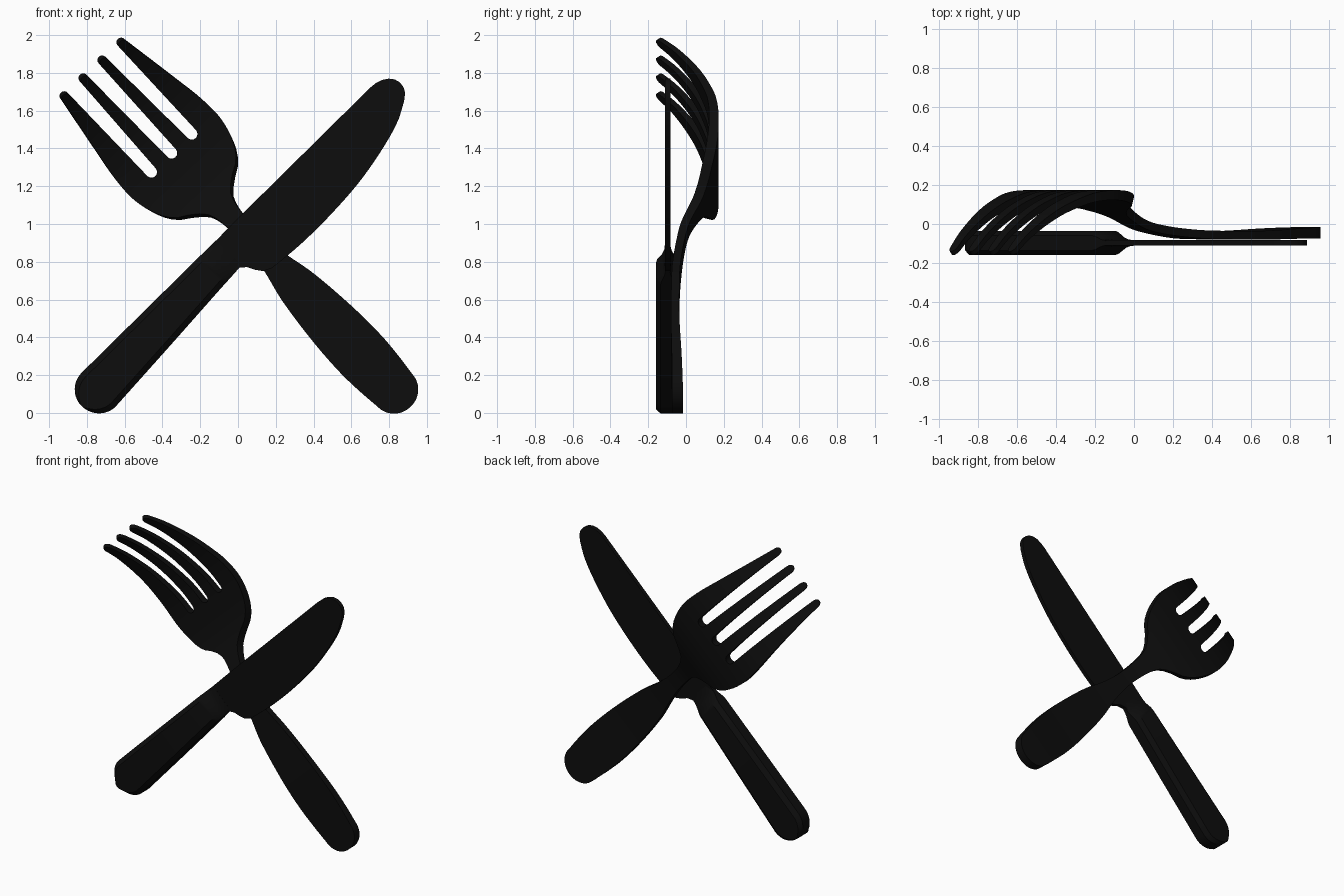
import bpy, bmesh, math
from mathutils import Vector

if "Cube" in bpy.data.objects:
    bpy.data.objects.remove(bpy.data.objects["Cube"])

black = bpy.data.materials.new("black")
black.diffuse_color = (0.004, 0.004, 0.004, 1)
black.use_nodes = True
black.node_tree.nodes["Principled BSDF"].inputs["Base Color"].default_value = black.diffuse_color


def curve(pts):
    """Smooth Hermite interpolation through (x, value) points."""
    n = len(pts)
    def slope(i):
        a, b = pts[max(i - 1, 0)], pts[min(i + 1, n - 1)]
        return (b[1] - a[1]) / (b[0] - a[0])
    def f(x):
        x = min(max(x, pts[0][0]), pts[-1][0])
        i = 0
        while i < n - 2 and x > pts[i + 1][0]:
            i += 1
        (x0, y0), (x1, y1) = pts[i], pts[i + 1]
        h = x1 - x0
        k = (x - x0) / h
        return (y0 * (2*k**3 - 3*k*k + 1) + y1 * (3*k*k - 2*k**3)
                + h * slope(i) * (k**3 - 2*k*k + k) + h * slope(i + 1) * (k**3 - k*k))
    return f


def finish(name, bm, angle):
    bmesh.ops.recalc_face_normals(bm, faces=bm.faces)
    me = bpy.data.meshes.new(name)
    bm.to_mesh(me)
    bm.free()
    ob = bpy.data.objects.new(name, me)
    bpy.context.collection.objects.link(ob)
    me.materials.append(black)
    bpy.ops.object.select_all(action='DESELECT')
    ob.select_set(True)
    bpy.context.view_layer.objects.active = ob
    bpy.ops.object.shade_smooth_by_angle(angle=math.radians(angle))
    return ob


def plate(outline):
    """Flat outline made into a slab from z=0 to z=1."""
    bm = bmesh.new()
    f = bm.faces.new([bm.verts.new((s, t, 0)) for s, t in outline])
    bmesh.ops.triangulate(bm, faces=[f])
    return bm


def thicken(bm):
    r = bmesh.ops.extrude_face_region(bm, geom=bm.faces[:], use_keep_orig=True)
    for v in r['geom']:
        if isinstance(v, bmesh.types.BMVert):
            v.co.z = 1


def arc(cs, ct, r, sign, n=8):
    return [(cs + sign * r * math.cos(a), ct + r * math.sin(a))
            for a in [math.pi / 2 - math.pi * i / n for i in range(n + 1)]]


# ---- Fork: flat outline with slots, then bent along its length ----
half = curve([(0, .126), (.12, .139), (.27, .147), (.485, .139), (.75, .11), (.93, .071),
              (1.08, .052), (1.23, .056), (1.33, .08), (1.385, .135), (1.442, .218),
              (1.53, .275), (1.68, .315), (1.83, .312), (2.0, .287), (2.335, .232)])
back = curve([(-.12, -.015), (.1, -.022), (.4, -.035), (.65, -.035), (.83, -.03),
              (1.04, -.008), (1.18, .022), (1.33, .09), (1.44, .14), (1.55, .166),
              (1.68, .173), (1.8, .165), (1.9, .142), (2.07, .074), (2.25, -.04), (2.37, -.15)])
thick = curve([(-.12, .06), (.4, .045), (.9, .042), (1.2, .045), (1.45, .055),
               (1.7, .05), (2.0, .04), (2.37, .025)])

side = [(-.12 * math.cos(a), .126 * math.sin(a))
        for a in [math.pi / 2 * i / 12 for i in range(1, 12)]]
side += [(s, half(s)) for s in [2.335 * i / 70 for i in range(71)]]
outline = [(-.12, 0)] + side
for c in (.207, .069, -.069, -.207):
    tip = arc(2.335, c, .025, 1)
    outline += tip[1 if c > .2 else 0: -1 if c < -.2 else None]
    if c > -.2:
        outline += arc(1.725, (c - .069) * 147 / 138, .03, -1)
outline += [(s, -t) for s, t in reversed(side)]

bm = plate(outline)
for i in range(1, 62):
    bmesh.ops.bisect_plane(bm, geom=bm.verts[:] + bm.edges[:] + bm.faces[:], dist=1e-5,
                           plane_co=(-.12 + .04 * i, 0, 0), plane_no=(1, 0, 0))
thicken(bm)
for v in bm.verts:
    s, t, k = v.co
    d = (back(s + .005) - back(s - .005)) / .01
    off = k * thick(s) / math.hypot(1, d)
    y = back(s) - off
    s += off * d
    v.co = (.83 - .685 * s + .728 * t, y, .12 + .728 * s + .685 * t)
finish("fork", bm, 40)


# ---- Knife ----
def knife_co(s, t, y):
    q = math.sqrt(.5)
    return Vector((-.74 + q * (s + t), y, .125 + q * (s - t)))


# blade: thin slab with a straight back and a curved cutting edge
spine_y = -.097
lower = curve([(1.103, .196), (1.156, .203), (1.326, .216), (1.538, .216), (1.764, .2),
               (1.99, .158), (2.132, .115), (2.224, .066)])
blade = [(.86, -.115), (.86, .07), (.98, .07), (1.015, .1), (1.035, .14), (1.06, .175)]
blade += [(s, lower(s)) for s in [1.103 + 1.121 * i / 28 for i in range(29)]]
blade += [(2.258, .04), (2.274, .012), (2.278, -.02), (2.27, -.05), (2.25, -.076),
          (2.22, -.096), (2.185, -.107), (2.146, -.111), (1.2, -.117)]
bm = plate(blade)
thicken(bm)
for v in bm.verts:
    s, t, k = v.co
    v.co = knife_co(s, t, spine_y + (k - .5) * .028)
finish("knife_blade", bm, 35)

# handle: chamfered box sections, round end, shoulder tapering to the blade
sections = []
for i in range(13):
    a = math.pi / 2 * (i + .6) / 12.6
    sections.append((-.125 * math.cos(a), -.124 * math.sin(a), .13 * math.sin(a), .062))
sections += [(.45, -.121, .105, .062), (.86, -.118, .08, .062), (.885, -.118, .079, .056),
             (.925, -.117, .077, .03), (.96, -.117, .075, .018), (1.0, -.116, .072, .0145)]
bm = bmesh.new()
rings = []
for s, t0, t1, h in sections:
    c = min(.03, (t1 - t0) * .25)
    d = min(.024, h * .4)
    ring = [(t0 + c, -h), (t1 - c, -h), (t1, -h + d), (t1, h - d),
            (t1 - c, h), (t0 + c, h), (t0, h - d), (t0, -h + d)]
    rings.append([bm.verts.new(knife_co(s, t, spine_y + y)) for t, y in ring])
for a, b in zip(rings, rings[1:]):
    for i in range(8):
        j = (i + 1) % 8
        bm.faces.new((a[i], a[j], b[j], b[i]))
bm.faces.new(rings[0])
bm.faces.new(rings[-1])
finish("knife_handle", bm, 35)
